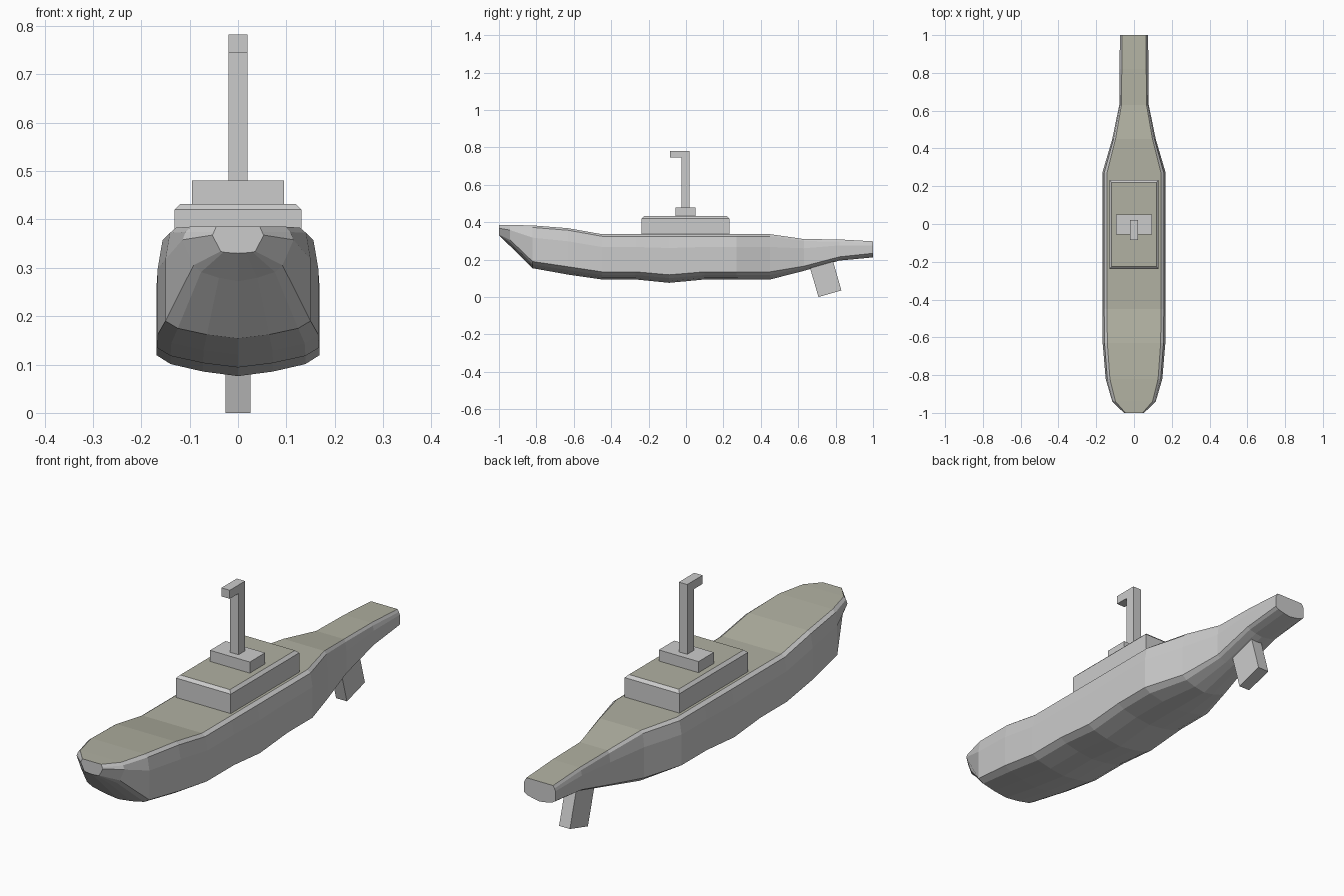
import bpy, bmesh
from math import radians
from mathutils import Matrix

if "Cube" in bpy.data.objects:
    bpy.data.objects.remove(bpy.data.objects["Cube"])

olive = bpy.data.materials.new("olive_deck")
olive.diffuse_color = (0.44, 0.44, 0.36, 1)
olive.use_nodes = True
olive.node_tree.nodes["Principled BSDF"].inputs["Base Color"].default_value = olive.diffuse_color
grey = bpy.data.materials.new("grey_paint")
grey.diffuse_color = (0.8, 0.8, 0.8, 1)
grey.use_nodes = True
grey.node_tree.nodes["Principled BSDF"].inputs["Base Color"].default_value = grey.diffuse_color


def finish(name, bm, deck_test=None):
    bmesh.ops.recalc_face_normals(bm, faces=bm.faces)
    if deck_test:
        for f in bm.faces:
            f.material_index = int(deck_test(f))
    me = bpy.data.meshes.new(name)
    bm.to_mesh(me)
    bm.free()
    ob = bpy.data.objects.new(name, me)
    bpy.context.collection.objects.link(ob)
    if deck_test:
        me.materials.append(grey)
        me.materials.append(olive)
    return ob


def box(bm, x, y0, y1, z0, z1):
    m = Matrix.Translation((0, (y0 + y1) / 2, (z0 + z1) / 2)) @ Matrix.Diagonal((2 * x, y1 - y0, z1 - z0, 1))
    return bmesh.ops.create_cube(bm, size=1, matrix=m)["verts"]


# Hull stations: y, half width, chine half width, deck z, chine z, keel z
stations = [
    (-1.00, 0.053, 0.036, 0.385, 0.334, 0.330),
    (-0.94, 0.115, 0.092, 0.385, 0.305, 0.272),
    (-0.82, 0.150, 0.150, 0.383, 0.190, 0.154),
    (-0.63, 0.166, 0.166, 0.368, 0.162, 0.120),
    (-0.45, 0.168, 0.168, 0.336, 0.135, 0.094),
    (-0.27, 0.168, 0.168, 0.336, 0.135, 0.094),
    (-0.09, 0.168, 0.168, 0.336, 0.119, 0.076),
    (0.10, 0.168, 0.168, 0.336, 0.135, 0.094),
    (0.27, 0.168, 0.168, 0.336, 0.135, 0.094),
    (0.45, 0.115, 0.115, 0.336, 0.135, 0.094),
    (0.63, 0.078, 0.078, 0.310, 0.165, 0.140),
    (0.82, 0.076, 0.076, 0.308, 0.215, 0.195),
    (1.00, 0.075, 0.075, 0.298, 0.234, 0.212),
]


def section(w, wc, top, chine, keel):
    d = chine - keel
    half = [(0.85 * w, top), (0.94 * w, top - 0.011),
            (w, chine + 0.66 * (top - chine)), (wc, chine),
            (0.83 * wc, keel + 0.58 * d), (0.43 * wc, keel + 0.22 * d)]
    return half + [(0, keel)] + [(-x, z) for x, z in reversed(half)]


# Lofted hull
bm = bmesh.new()
rings = [[bm.verts.new((x, s[0], z)) for x, z in section(*s[1:])] for s in stations]
n = len(rings[0])
deck = set()
for a, b in zip(rings, rings[1:]):
    for i in range(n):
        j = (i + 1) % n
        f = bm.faces.new((a[i], a[j], b[j], b[i]))
        if i == n - 1:
            deck.add(f)
bm.faces.new(rings[0])
bm.faces.new(rings[-1])
finish("hull", bm, lambda f: f in deck)

# Deckhouse with a chamfered roof edge
bm = bmesh.new()
box(bm, 0.131, -0.237, 0.232, 0.325, 0.432)
bm.normal_update()
rim = [e for e in bm.edges if all(v.co.z > 0.4 for v in e.verts)]
bmesh.ops.bevel(bm, geom=rim, offset=0.012, segments=1, affect='EDGES')
bm.normal_update()
finish("deckhouse", bm, lambda f: f.normal.z > 0.95)

# Periscope base
bm = bmesh.new()
box(bm, 0.095, -0.055, 0.05, 0.43, 0.48)
finish("periscope_base", bm)

# Periscope: bent profile extruded sideways
bm = bmesh.new()
profile = [(0.02, 0.478), (0.02, 0.782), (-0.085, 0.782), (-0.085, 0.745), (-0.025, 0.745), (-0.025, 0.478)]
face = bm.faces.new([bm.verts.new((-0.02, y, z)) for y, z in profile])
ext = bmesh.ops.extrude_face_region(bm, geom=[face])["geom"]
bmesh.ops.translate(bm, verts=[v for v in ext if isinstance(v, bmesh.types.BMVert)], vec=(0.04, 0, 0))
finish("periscope", bm)

# Tilted rudder
bm = bmesh.new()
box(bm, 0.026, 0, 0.128, 0, 0.20)
ob = finish("rudder", bm)
ob.data.transform(Matrix.Translation((0, 0.708, 0)) @ Matrix.Rotation(radians(16), 4, 'X'))
